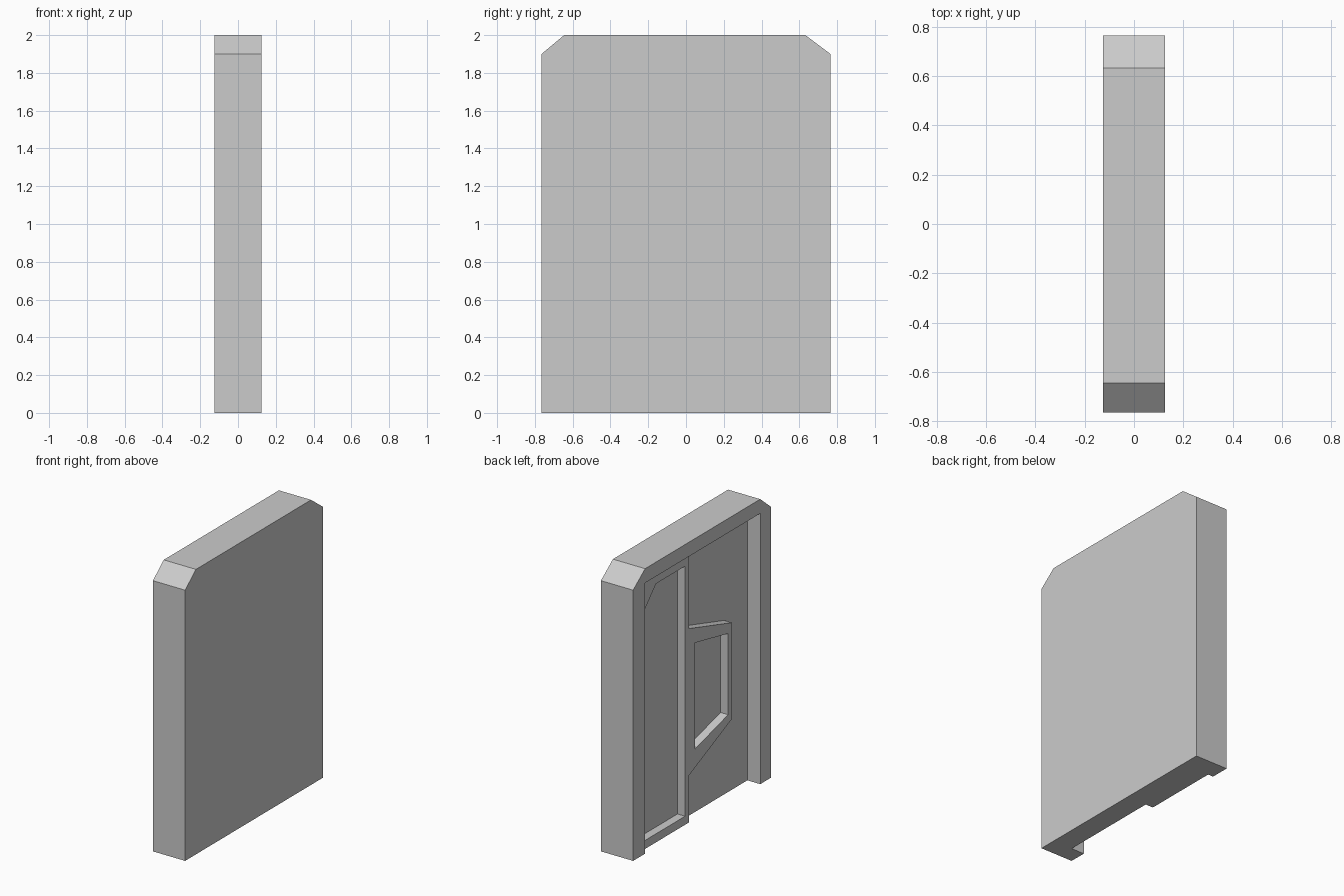
import bpy
import bmesh

# Remove the default cube
cube = bpy.data.objects.get("Cube")
if cube:
    bpy.data.objects.remove(cube, do_unlink=True)

# Single plain material
grey = bpy.data.materials.new("light_grey")
grey.use_nodes = True
grey.diffuse_color = (0.6, 0.6, 0.6, 1)
grey.node_tree.nodes["Principled BSDF"].inputs["Base Color"].default_value = (0.6, 0.6, 0.6, 1)


def prism(name, profile, x0, x1):
    """Extrude a (y, z) outline along x."""
    bm = bmesh.new()
    face = bm.faces.new([bm.verts.new((x0, y, z)) for y, z in profile])
    side = bmesh.ops.extrude_face_region(bm, geom=[face])["geom"]
    moved = [v for v in side if isinstance(v, bmesh.types.BMVert)]
    bmesh.ops.translate(bm, verts=moved, vec=(x1 - x0, 0, 0))
    bmesh.ops.recalc_face_normals(bm, faces=bm.faces)
    mesh = bpy.data.meshes.new(name)
    bm.to_mesh(mesh)
    bm.free()
    mesh.materials.append(grey)
    obj = bpy.data.objects.new(name, mesh)
    bpy.context.collection.objects.link(obj)
    return obj


def carve(target, profile, x0, x1):
    """Cut a prism out of the target and discard the cutter."""
    cutter = prism("cutter", profile, x0, x1)
    cutter.hide_render = True
    mod = target.modifiers.new("cut", "BOOLEAN")
    mod.operation = "DIFFERENCE"
    mod.solver = "EXACT"
    mod.object = cutter
    bpy.context.view_layer.objects.active = target
    bpy.ops.object.modifier_apply(modifier=mod.name)
    bpy.data.objects.remove(cutter, do_unlink=True)


HALF_X, HALF_Y = 0.125, 0.765      # overall half thickness and half width
FLOOR, PANEL = -0.025, -0.084      # depth of recess floor and panel surface
BACK, FRONT, TOP = 0.632, -0.645, 1.9   # recess limits

# Slab with clipped top corners and a tall recess open at the bottom
body = prism("wall_body", [(-HALF_Y, 0), (HALF_Y, 0), (HALF_Y, TOP), (BACK, 2),
                           (FRONT, 2), (-HALF_Y, TOP)], -HALF_X, HALF_X)
carve(body, [(FRONT, -0.1), (BACK, -0.1), (BACK, TOP), (FRONT, TOP)], -0.3, FLOOR)

# Raised frame inside the recess, with a slanted bracket on its inner edge
EDGE = 0.086
panel = prism("raised_frame", [(BACK, 0), (BACK, TOP), (EDGE, TOP), (EDGE, 1.36),
                               (-0.39, 1.22), (-0.39, 0.545), (EDGE, 0.33),
                               (EDGE, 0)], PANEL, FLOOR)

# Tall opening with one clipped corner
carve(panel, [(0.13, 0.06), (0.587, 0.06), (0.587, 1.67), (0.452, 1.815),
              (0.13, 1.815)], -0.3, 0.1)

# Slanted opening in the bracket
carve(panel, [(0.019, 0.49), (0.019, 1.235), (-0.347, 1.16), (-0.347, 0.59)], -0.3, 0.1)
